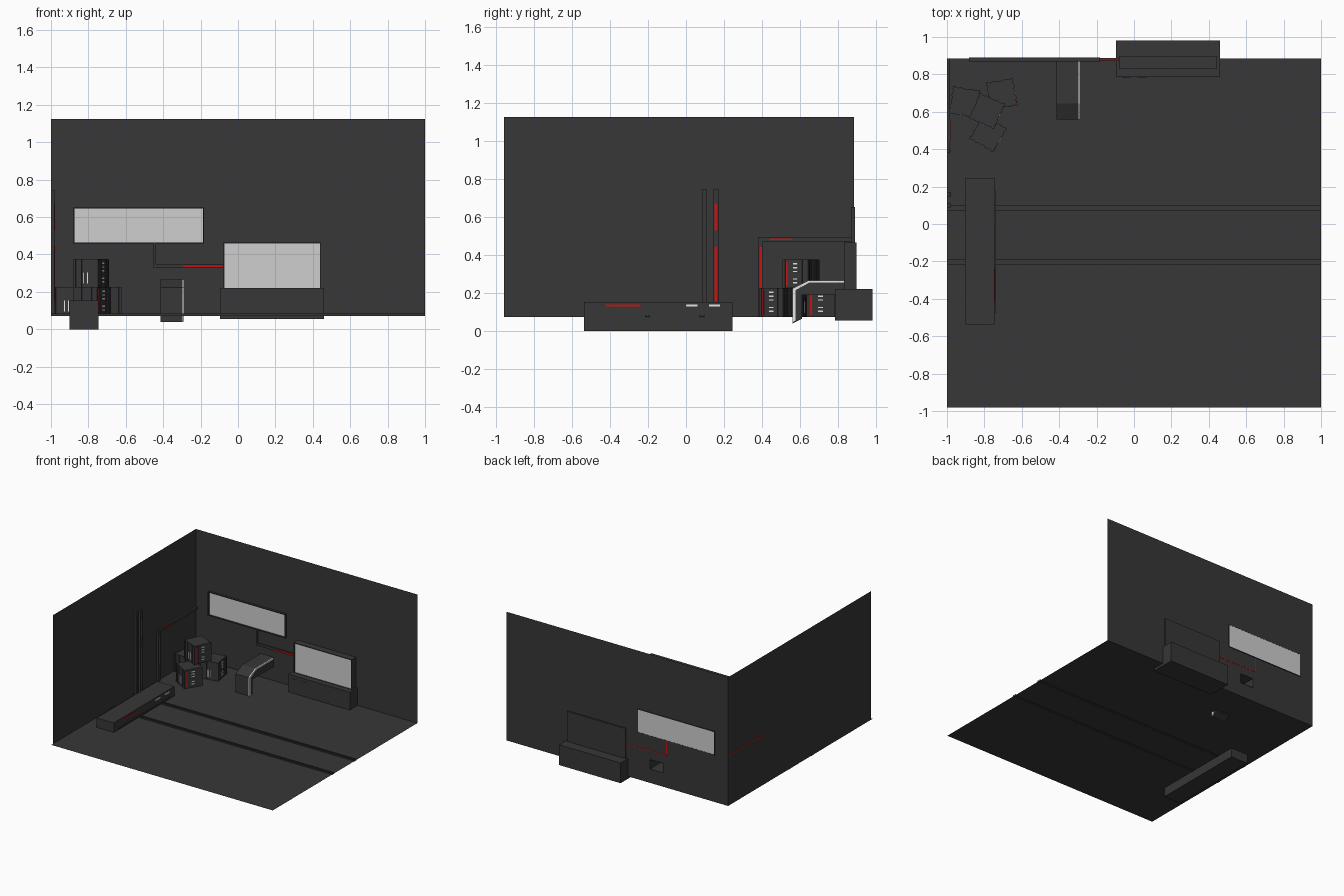
import bpy, bmesh, math
from mathutils import Matrix, Vector

if "Cube" in bpy.data.objects:
    bpy.data.objects.remove(bpy.data.objects["Cube"])


def material(name, rgb):
    m = bpy.data.materials.new(name)
    m.diffuse_color = (*rgb, 1)
    m.use_nodes = True
    m.node_tree.nodes["Principled BSDF"].inputs["Base Color"].default_value = m.diffuse_color
    return m


DARK = material("dark grey", (0.038, 0.038, 0.038))
SCREEN = material("screen grey", (0.62, 0.62, 0.62))
WHITE = material("light white", (0.85, 0.85, 0.85))
RED = material("signal red", (0.6, 0.006, 0.006))


def finish(name, bm, mat):
    mesh = bpy.data.meshes.new(name)
    bm.to_mesh(mesh)
    bm.free()
    mesh.materials.append(mat)
    ob = bpy.data.objects.new(name, mesh)
    bpy.context.collection.objects.link(ob)
    return ob


def box(name, x, y, z, mat=DARK, place=None):
    """Box from (min, max) ranges, optionally moved by a matrix."""
    bm = bmesh.new()
    bmesh.ops.create_cube(bm, size=1)
    for v in bm.verts:
        v.co = Vector([(a + b) / 2 + c * (b - a) for (a, b), c in zip((x, y, z), v.co)])
    if place:
        bm.transform(place)
    return finish(name, bm, mat)


def sheet(name, us, vs, at, flip=False, hole=None, mat=DARK):
    """Flat sheet split at us and vs; the hole cell is left open."""
    bm = bmesh.new()
    g = [[bm.verts.new(at(u, v)) for v in vs] for u in us]
    for i in range(len(us) - 1):
        for j in range(len(vs) - 1):
            if (i, j) != hole:
                q = [g[i][j], g[i + 1][j], g[i + 1][j + 1], g[i][j + 1]]
                bm.faces.new(q[::-1] if flip else q)
    return finish(name, bm, mat)


def extrude_yz(name, profile, x0, x1, mat=DARK, open_edge=None):
    """Side profile of (y, z) points extruded along x."""
    bm = bmesh.new()
    a = [bm.verts.new((x0, y, z)) for y, z in profile]
    b = [bm.verts.new((x1, y, z)) for y, z in profile]
    bm.faces.new(a)
    bm.faces.new(b[::-1])
    n = len(profile)
    for i in range(n):
        if i != open_edge:
            k = (i + 1) % n
            bm.faces.new((a[i], b[i], b[k], a[k]))
    bmesh.ops.recalc_face_normals(bm, faces=bm.faces)
    return finish(name, bm, mat)


FLOOR, BACK = 0.075, 0.885

# Room shell: floor, left wall, back wall with the duct opening
sheet("floor", (-1, 1), (-0.98, BACK), lambda u, v: (u, v, FLOOR))
sheet("left_wall", (-0.957, BACK), (FLOOR, 1.125), lambda u, v: (-1, u, v))
sheet("back_wall", (-1, -0.414, -0.297, 1), (FLOOR, 0.19, 0.266, 1.125),
      lambda u, v: (u, BACK, v), hole=(1, 1))

# Floor tracks
for y in (0.085, -0.203):
    for k, s in enumerate((-0.01, 0.01)):
        box("floor_track", (-1, 1), (y + s - 0.003, y + s + 0.003), (0.072, 0.085))
    box("track_bed", (-1, 1), (y - 0.01, y + 0.01), (0.073, 0.08))

# Vertical wall strips on the left wall, the second with red lights
box("wall_strip", (-1, -0.982), (0.085, 0.11), (FLOOR, 0.745))
box("wall_strip", (-1, -0.982), (0.145, 0.17), (FLOOR, 0.745))
for z in ((0.155, 0.445), (0.53, 0.67)):
    box("strip_light", (-0.983, -0.979), (0.15, 0.162), z, RED)

# Bent conduit on the left wall
box("conduit_upright", (-1, -0.985), (0.38, 0.405), (FLOOR, 0.495))
box("conduit_top", (-1, -0.985), (0.38, BACK), (0.472, 0.495))
box("conduit_light", (-0.986, -0.982), (0.386, 0.399), (0.21, 0.445), RED)
box("conduit_top_light", (-0.986, -0.982), (0.44, 0.56), (0.479, 0.488), RED)
box("conduit_rear_light", (-1.001, -0.999), (0.4, BACK), (0.48, 0.487), RED)

# Conduit on the back wall between the two screens
box("cable_drop", (-0.452, -0.438), (0.875, BACK), (0.33, 0.46))
box("cable_run", (-0.452, -0.08), (0.875, BACK), (0.327, 0.347))
box("cable_light", (-0.295, -0.08), (0.872, 0.876), (0.332, 0.342), RED)
box("cable_rear_light", (-0.447, -0.08), (0.884, 0.887), (0.335, 0.341), RED)
box("cable_drop_rear_light", (-0.449, -0.441), (0.884, 0.887), (0.345, 0.46), RED)


def frame(name, x, z, y, t):
    """Four bars around a rectangle."""
    box(name + "_left", (x[0] - t, x[0]), y, (z[0] - t, z[1] + t))
    box(name + "_right", (x[1], x[1] + t), y, (z[0] - t, z[1] + t))
    box(name + "_top", x, y, (z[1], z[1] + t))
    box(name + "_bottom", x, y, (z[0] - t, z[0]))


# Upper window screen, visible from both sides of the wall
box("window_screen", (-0.875, -0.188), (0.879, 0.888), (0.463, 0.646), SCREEN)
frame("window_frame", (-0.875, -0.188), (0.463, 0.646), (0.868, 0.889), 0.006)

# Lower monitor in a housing on a wide pedestal
box("monitor_housing", (-0.08, 0.445), (0.845, 0.897), (0.215, 0.465))
box("monitor_screen", (-0.073, 0.438), (0.837, 0.846), (0.222, 0.458), SCREEN)
frame("monitor_frame", (-0.073, 0.438), (0.222, 0.458), (0.831, 0.847), 0.007)
box("monitor_pedestal", (-0.095, 0.46), (0.785, 0.98), (0.055, 0.22))
for x in (-0.065, 0.02):
    box("pedestal_slot", (x, x + 0.05), (0.782, 0.786), (0.188, 0.194))

# Bent duct from the wall down through the floor, open behind the wall
extrude_yz("duct", [(0.56, 0.04), (0.56, 0.224), (0.645, 0.266), (0.889, 0.266),
                    (0.889, 0.19), (0.61, 0.19), (0.61, 0.065)],
           -0.414, -0.297, open_edge=3)
extrude_yz("duct_light_band", [(0.56, 0.042), (0.56, 0.224), (0.645, 0.266), (0.87, 0.266),
                               (0.87, 0.253), (0.65, 0.253), (0.578, 0.214), (0.578, 0.055)],
           -0.297, -0.289, WHITE)

# Long low console running through the floor
box("console", (-0.9, -0.746), (-0.537, 0.245), (0, 0.153))
box("console_ledge", (-0.747, -0.74), (-0.475, 0.183), (0.081, 0.09))
box("console_red_light", (-0.748, -0.743), (-0.42, -0.24), (0.129, 0.139), RED)
for y in (0, 0.12):
    box("console_white_light", (-0.748, -0.743), (y, y + 0.06), (0.129, 0.139), WHITE)


# Crates: plain cube with ribs, white ticks and a red strip
def crate(x, y, z, angle):
    place = Matrix.Translation((x, y, z)) @ Matrix.Rotation(math.radians(angle), 4, 'Z')
    h = 0.07
    box("crate", (-h, h), (-h, h), (0, 0.15), DARK, place)
    for turn in range(4):
        m = place @ Matrix.Rotation(turn * math.pi / 2, 4, 'Z')
        for a, b in ((-0.074, -0.058), (-0.04, -0.022), (0.022, 0.04), (0.058, 0.07)):
            box("crate_rib", (h - 0.001, h + 0.004), (a, b), (0.002, 0.148), DARK, m)
    # dotted light column on the right face
    for zz in (0.025, 0.045, 0.085, 0.105, 0.125):
        box("crate_dash", (h - 0.001, h + 0.003), (-0.014, 0.014), (zz, zz + 0.007), WHITE, place)
    box("crate_red_strip", (h - 0.001, h + 0.003), (-0.056, -0.046), (0.01, 0.14), RED, place)
    # paired upright ticks on the front face
    for xx in (-0.014, 0.008):
        box("crate_tick", (xx, xx + 0.006), (-h - 0.003, -h + 0.001), (0.02, 0.08), WHITE, place)


crate(-0.906, 0.652, FLOOR, -9)
crate(-0.707, 0.695, FLOOR, 10)
crate(-0.78, 0.484, FLOOR, -30)
crate(-0.786, 0.604, FLOOR + 0.15, -23.5)
